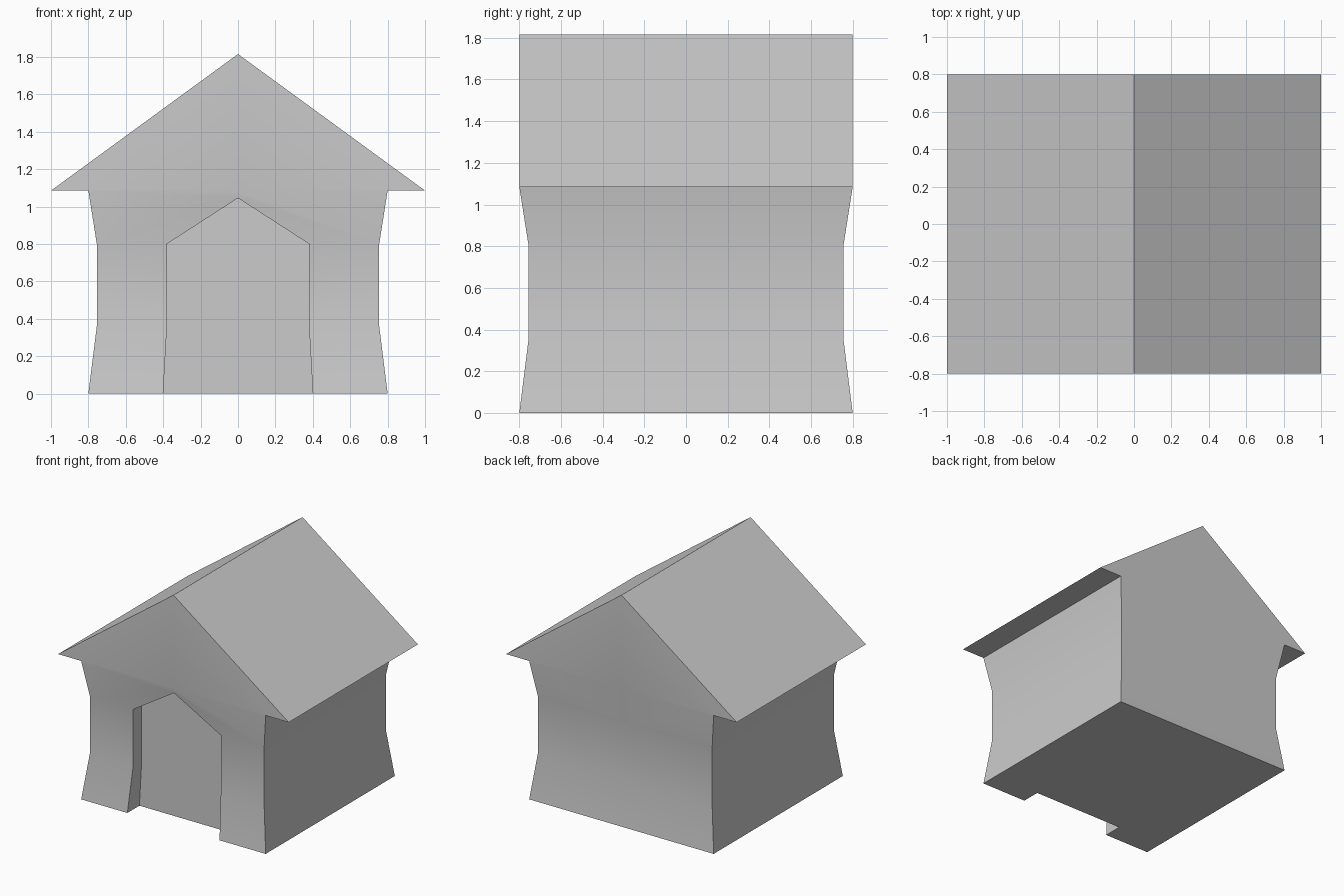
import bpy
import bmesh
import math

cube = bpy.data.objects.get("Cube")
if cube:
    bpy.data.objects.remove(cube, do_unlink=True)

# Main dimensions
LEVELS = [(0.0, 0.80, 0.40), (0.36, 0.755, 0.38), (0.80, 0.755, 0.38)]  # z, wall, door
EAVE_Z, RIDGE_Z, EAVE_X, HALF = 1.085, 1.815, 1.0, 0.80
DOOR_TOP, DOOR_BACK = 1.045, -0.65
waist = LEVELS[-1][1]
slope = (HALF - waist) / (EAVE_Z - LEVELS[-1][0])
apex_y = -HALF + (EAVE_Z - DOOR_TOP) * slope

mat = bpy.data.materials.new("plain grey")
mat.use_nodes = True
grey = (0.6, 0.6, 0.6, 1.0)
mat.diffuse_color = grey
mat.node_tree.nodes["Principled BSDF"].inputs["Base Color"].default_value = grey

bm = bmesh.new()


def face(points, side):
    bm.faces.new([bm.verts.new((x * side, y, z)) for x, y, z in points])


for s in (1, -1):
    # Pinched side and back walls
    rings = [(z, w) for z, w, d in LEVELS] + [(EAVE_Z, HALF)]
    for (z0, w0), (z1, w1) in zip(rings, rings[1:]):
        face([(w0, -w0, z0), (w0, w0, z0), (w1, w1, z1), (w1, -w1, z1)], s)
        face([(0, w0, z0), (w0, w0, z0), (w1, w1, z1), (0, w1, z1)], s)

    # Front wall beside the doorway, and doorway jambs
    for (z0, w0, d0), (z1, w1, d1) in zip(LEVELS, LEVELS[1:]):
        face([(d0, -w0, z0), (w0, -w0, z0), (w1, -w1, z1), (d1, -w1, z1)], s)
        face([(d0, -w0, z0), (d0, DOOR_BACK, z0),
              (d1, DOOR_BACK, z1), (d1, -w1, z1)], s)

    # Front wall above the doorway, and sloping doorway head
    z, w, d = LEVELS[-1]
    face([(d, -w, z), (w, -w, z), (HALF, -HALF, EAVE_Z),
          (0, -HALF, EAVE_Z), (0, apex_y, DOOR_TOP)], s)
    face([(d, -w, z), (d, DOOR_BACK, z),
          (0, DOOR_BACK, DOOR_TOP), (0, apex_y, DOOR_TOP)], s)

    # Recessed door panel
    face([(0, DOOR_BACK, 0)] + [(d, DOOR_BACK, z) for z, w, d in LEVELS]
         + [(0, DOOR_BACK, DOOR_TOP)], s)

    # Floor with the doorway notch
    d = LEVELS[0][2]
    face([(0, DOOR_BACK, 0), (d, DOOR_BACK, 0), (d, -HALF, 0),
          (HALF, -HALF, 0), (HALF, HALF, 0), (0, HALF, 0)], s)

    # Gables, roof slope and eave underside
    for y in (-HALF, HALF):
        face([(0, y, EAVE_Z), (HALF, y, EAVE_Z),
              (EAVE_X, y, EAVE_Z), (0, y, RIDGE_Z)], s)
    face([(0, -HALF, RIDGE_Z), (EAVE_X, -HALF, EAVE_Z),
          (EAVE_X, HALF, EAVE_Z), (0, HALF, RIDGE_Z)], s)
    face([(HALF, -HALF, EAVE_Z), (EAVE_X, -HALF, EAVE_Z),
          (EAVE_X, HALF, EAVE_Z), (HALF, HALF, EAVE_Z)], s)

# Weld into one closed shell
bmesh.ops.remove_doubles(bm, verts=bm.verts, dist=0.0005)
bmesh.ops.recalc_face_normals(bm, faces=bm.faces)
mesh = bpy.data.meshes.new("little_house")
bm.to_mesh(mesh)
bm.free()
mesh.materials.append(mat)
house = bpy.data.objects.new("little_house", mesh)
bpy.context.collection.objects.link(house)

bpy.ops.object.select_all(action="DESELECT")
house.select_set(True)
bpy.context.view_layer.objects.active = house
bpy.ops.object.shade_smooth_by_angle(angle=math.radians(30))
